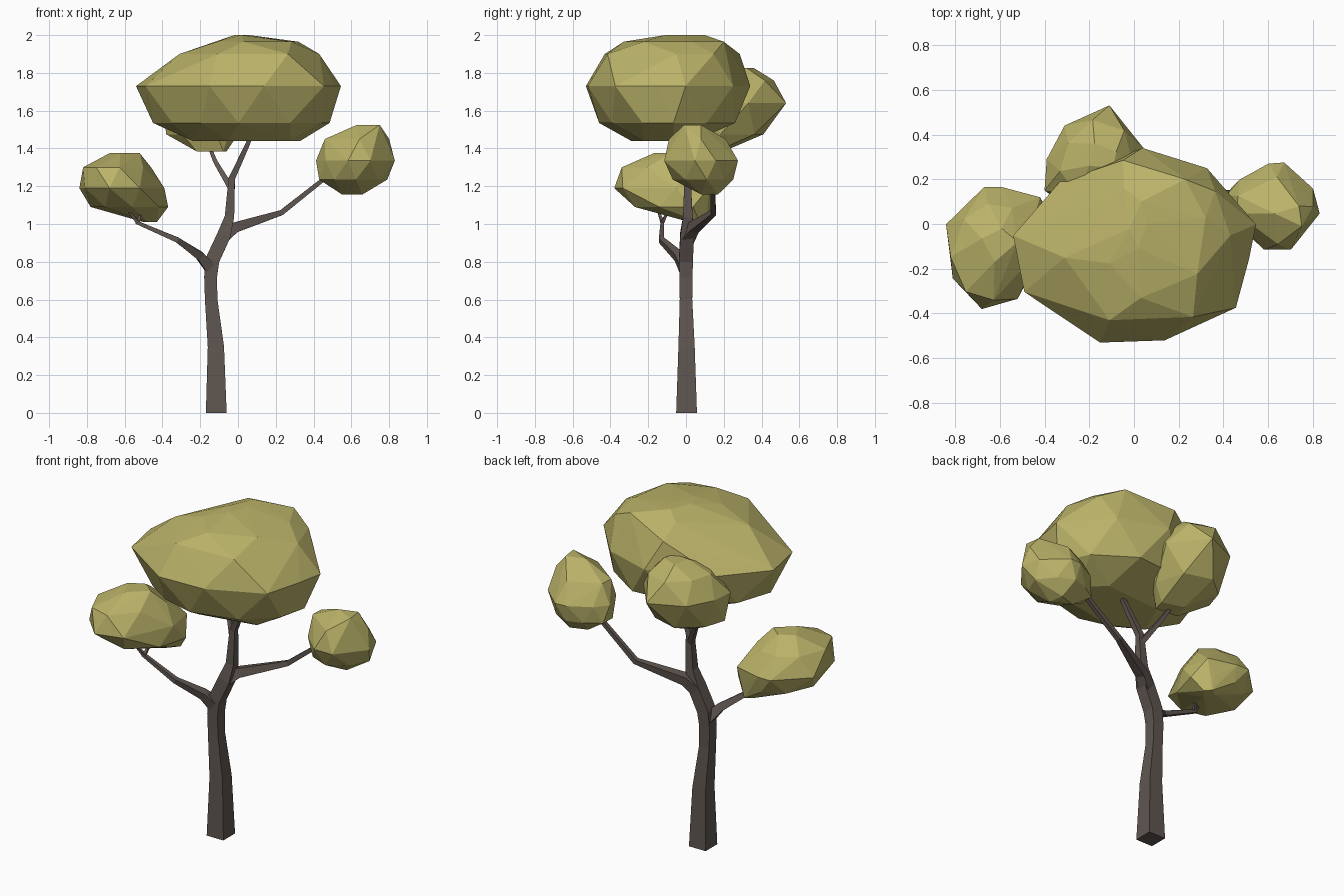
import bpy, bmesh
from mathutils import Vector

if "Cube" in bpy.data.objects:
    bpy.data.objects.remove(bpy.data.objects["Cube"])


def make_material(name, rgb):
    m = bpy.data.materials.new(name)
    m.diffuse_color = (*rgb, 1)
    m.use_nodes = True
    m.node_tree.nodes["Principled BSDF"].inputs["Base Color"].default_value = m.diffuse_color
    return m


BARK = make_material("brown bark", (0.115, 0.092, 0.08))
LEAF = make_material("olive leaf", (0.49, 0.445, 0.14))


def finish(name, bm, mat):
    bmesh.ops.recalc_face_normals(bm, faces=bm.faces[:])
    mesh = bpy.data.meshes.new(name)
    bm.to_mesh(mesh)
    bm.free()
    mesh.materials.append(mat)
    ob = bpy.data.objects.new(name, mesh)
    bpy.context.collection.objects.link(ob)


def limb(name, path):
    """Square tapered tube along (x, y, z, half width) points."""
    bm = bmesh.new()
    pts = [Vector(p[:3]) for p in path]
    rings = []
    for i, p in enumerate(pts):
        before, after = pts[max(i - 1, 0)], pts[min(i + 1, len(pts) - 1)]
        d = (after - before).normalized()
        if i == 0 and p.z == 0:
            d = Vector((0, 0, 1))
        v = Vector((0, 1, 0))
        v = (v - d * v.dot(d)).normalized()
        u = v.cross(d)
        r = path[i][3]
        rings.append([bm.verts.new(p + (u * a + v * b) * r)
                      for a, b in ((-1, -1), (1, -1), (1, 1), (-1, 1))])
    for lo, hi in zip(rings, rings[1:]):
        for k in range(4):
            n = (k + 1) % 4
            bm.faces.new((lo[k], lo[n], hi[n], hi[k]))
    bm.faces.new(rings[0])
    bm.faces.new(rings[-1])
    finish(name, bm, BARK)


def foliage(name, outline, levels):
    """Faceted clump: plan outline fitted to (z, x0, x1, y0, y1, step) at each level, then hulled.
    Every other level uses edge midpoints so the facets stagger."""
    bm = bmesh.new()
    n = len(outline)
    mids = [tuple((outline[i][k] + outline[(i + 1) % n][k]) / 2 for k in (0, 1)) for i in range(n)]
    for j, (z, x0, x1, y0, y1, step) in enumerate(levels):
        ring = (mids if j % 2 else outline)[::step]
        xs, ys = [p[0] for p in ring], [p[1] for p in ring]
        for x, y in ring:
            fx = (x - min(xs)) / (max(xs) - min(xs))
            fy = (y - min(ys)) / (max(ys) - min(ys))
            bm.verts.new((x0 + (x1 - x0) * fx, y0 + (y1 - y0) * fy, z))
    res = bmesh.ops.convex_hull(bm, input=bm.verts[:])
    junk = {v for v in res["geom_interior"] + res["geom_unused"] if isinstance(v, bmesh.types.BMVert)}
    bmesh.ops.delete(bm, geom=list(junk), context='VERTS')
    finish(name, bm, LEAF)


# Trunk with the main leader
limb("trunk", [(-.115, .003, 0, .055), (-.117, .003, .35, .043), (-.142, 0, .6, .033),
               (-.145, 0, .72, .034), (-.135, 0, .81, .037), (-.075, .005, .94, .036),
               (-.045, .01, 1.04, .025), (-.033, .008, 1.24, .017), (.05, -.02, 1.42, .012),
               (.08, -.03, 1.5, .01)])
limb("upper_branch", [(-.037, .01, 1.19, .016), (-.12, .08, 1.33, .011), (-.16, .15, 1.43, .008)])

# Left and right branches
limb("left_branch", [(-.14, 0, .76, .032), (-.2, -.04, .83, .023), (-.32, -.13, .915, .014),
                     (-.54, -.125, 1.01, .009)])
limb("right_branch", [(-.08, .01, .93, .033), (-.02, .04, .98, .027), (.23, .145, 1.06, .014),
                      (.47, .14, 1.25, .011), (.56, .12, 1.31, .007)])

# Small twigs at the branch tips
for name, path in {
    "left_twig_outer": [(-.53, -.125, 1.007, .009), (-.59, -.15, 1.08, .005)],
    "left_twig_inner": [(-.53, -.125, 1.007, .009), (-.51, -.09, 1.08, .005)],
    "right_twig": [(.44, .14, 1.225, .009), (.5, .09, 1.28, .005)],
}.items():
    limb(name, path)

# Foliage clumps
foliage("main_foliage",
        [(.55, 0), (.52, -.15), (.46, -.37), (.14, -.515), (-.15, -.525), (-.31, -.39),
         (-.49, -.3), (-.54, -.05), (-.33, .19), (.04, .34), (.33, .25)],
        [(1.44, -.24, .33, -.29, .04, 2), (1.535, -.45, .485, -.46, .26, 1),
         (1.73, -.54, .545, -.53, .34, 1), (1.9, -.31, .43, -.43, .285, 2),
         (1.965, -.11, .32, -.33, .2, 2), (2.0, -.02, .06, -.11, .1, 3)])
foliage("back_foliage",
        [(.05, .33), (-.11, .53), (-.31, .44), (-.39, .29), (-.4, .15), (-.2, .05), (0, .12)],
        [(1.385, -.22, -.06, .09, .2, 2), (1.475, -.38, 0, .06, .41, 1),
         (1.64, -.4, .05, .05, .53, 1), (1.76, -.33, 0, .12, .465, 1),
         (1.825, -.2, -.08, .25, .36, 2)])
foliage("left_foliage",
        [(-.84, 0), (-.67, .165), (-.59, .165), (-.42, .12), (-.39, -.05), (-.52, -.33),
         (-.68, -.375), (-.81, -.24)],
        [(1.01, -.5, -.43, .02, .11, 2), (1.09, -.78, -.37, -.27, .14, 1),
         (1.19, -.84, -.39, -.38, .165, 1), (1.3, -.82, -.46, -.34, .09, 1),
         (1.375, -.68, -.52, -.17, -.02, 2)])
foliage("right_foliage",
        [(.41, .13), (.47, .2), (.6, .27), (.67, .275), (.8, .16), (.83, .05), (.7, -.11),
         (.58, -.11), (.46, 0)],
        [(1.157, .55, .66, .08, .17, 3), (1.235, .43, .79, -.07, .25, 1),
         (1.335, .413, .83, -.115, .275, 1), (1.45, .46, .8, -.09, .21, 2),
         (1.525, .63, .75, -.01, .08, 3)])
